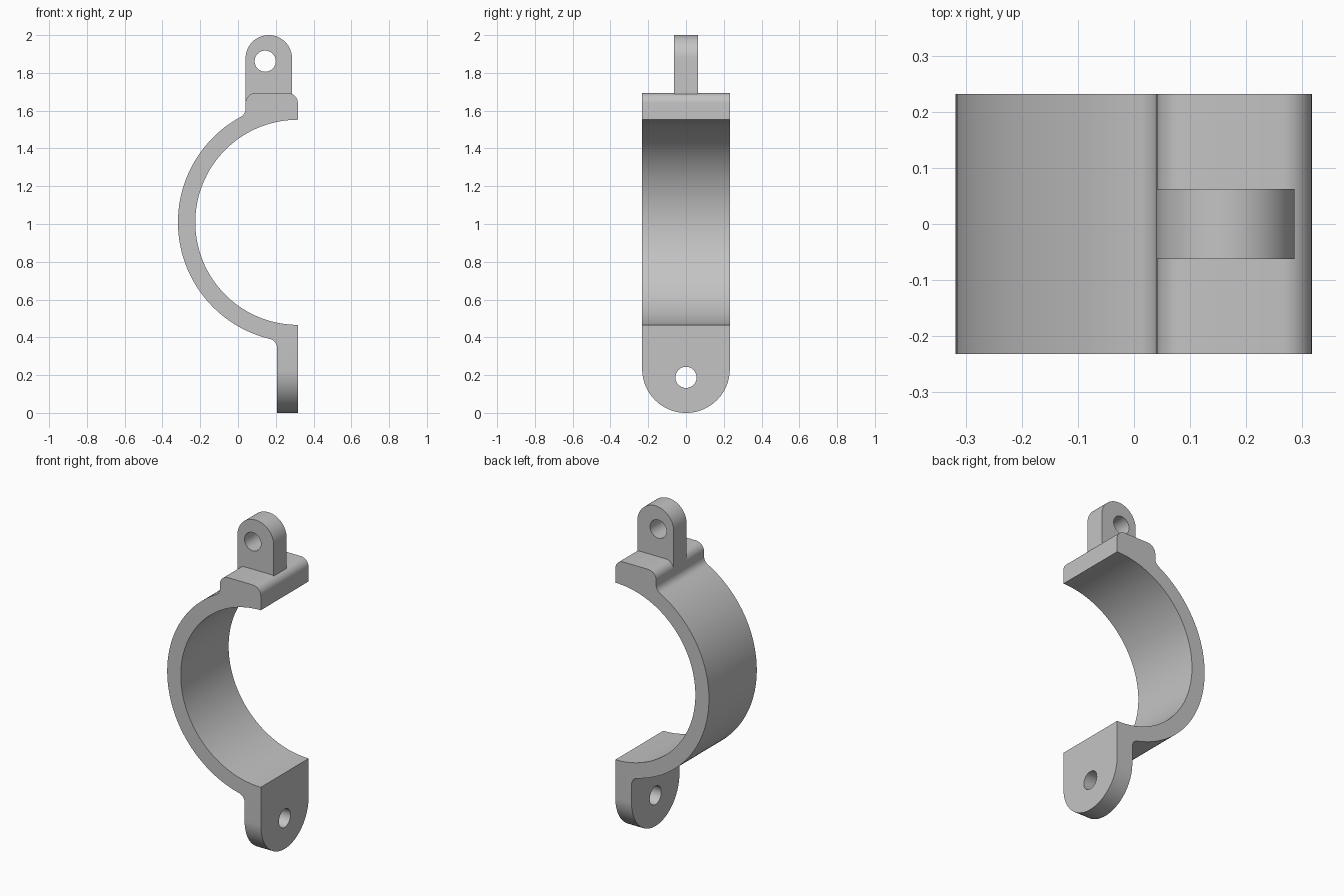
import bpy
import bmesh
from math import sin, cos, radians, degrees, atan2, sqrt

if "Cube" in bpy.data.objects:
    bpy.data.objects.remove(bpy.data.objects["Cube"])

grey = bpy.data.materials.new("plain grey")
grey.use_nodes = True
grey.diffuse_color = (0.55, 0.55, 0.55, 1)
grey.node_tree.nodes["Principled BSDF"].inputs["Base Color"].default_value = grey.diffuse_color

EDGE = 0.317          # flat mating side, also the ring centre
MID = 1.009           # ring centre height
INNER, OUTER = 0.543, 0.635
HALF = 0.232          # half the strap width
HOLE = 0.056


def arc(cx, cy, r, start, end, steps):
    angles = [radians(start + (end - start) * i / steps) for i in range(steps + 1)]
    return [(cx + r * cos(a), cy + r * sin(a)) for a in angles]


def prism(name, outline, axis, low, high):
    """Extrude an outline (horizontal, z) along x or y."""
    def place(u, z, depth):
        return (u, depth, z) if axis == "y" else (depth, u, z)
    bm = bmesh.new()
    face = bm.faces.new([bm.verts.new(place(u, z, low)) for u, z in outline])
    new = bmesh.ops.extrude_face_region(bm, geom=[face])["geom"]
    shift = place(0, 0, high - low)
    bmesh.ops.translate(bm, vec=shift, verts=[v for v in new if isinstance(v, bmesh.types.BMVert)])
    bmesh.ops.recalc_face_normals(bm, faces=bm.faces)
    mesh = bpy.data.meshes.new(name)
    bm.to_mesh(mesh)
    bm.free()
    mesh.materials.append(grey)
    obj = bpy.data.objects.new(name, mesh)
    bpy.context.collection.objects.link(obj)
    return obj


def activate(obj):
    bpy.ops.object.select_all(action="DESELECT")
    obj.select_set(True)
    bpy.context.view_layer.objects.active = obj


def carve(obj, cutter, operation):
    cutter.hide_render = True
    mod = obj.modifiers.new("carve", "BOOLEAN")
    mod.operation = operation
    mod.solver = "EXACT"
    mod.object = cutter
    activate(obj)
    bpy.ops.object.modifier_apply(modifier=mod.name)
    bpy.data.objects.remove(cutter)


def ring_fillet(wall, r, side):
    """Hollow corner between the outer ring and an upright wall; side is 1 above, -1 below."""
    cx = wall - r
    cz = MID + side * sqrt((OUTER + r) ** 2 - (cx - EDGE) ** 2)
    touch = degrees(atan2(MID - cz, EDGE - cx))
    return arc(cx, cz, r, 0, touch, 8), degrees(atan2(cz - MID, cx - EDGE)) % 360


# Strap: half ring with a rounded pad on top and a flat foot below
PAD_LEFT, PAD_TOP, ROUND = 0.04, 1.693, 0.053
FOOT_LEFT = 0.207
upper, upper_angle = ring_fillet(PAD_LEFT, 0.05, 1)
lower, lower_angle = ring_fillet(FOOT_LEFT, 0.05, -1)
outline = arc(EDGE, MID, INNER, 270, 90, 72)
outline += arc(EDGE - ROUND, PAD_TOP - ROUND, ROUND, 0, 90, 8)
outline += arc(PAD_LEFT + ROUND, PAD_TOP - ROUND, ROUND, 90, 180, 8)
outline += upper
outline += arc(EDGE, MID, OUTER, upper_angle, lower_angle, 64)[1:-1]
outline += lower[::-1]
outline += [(FOOT_LEFT, -0.05), (EDGE, -0.05)]
strap = prism("clamp_strap", outline, "y", -0.3, 0.3)

# Trim to width and round off the foot
shield = arc(0, HALF, HALF, 180, 360, 48) + [(HALF, 2.1), (-HALF, 2.1)]
carve(strap, prism("trim_shape", shield, "x", -0.6, 0.6), "INTERSECT")
foot_hole = arc(0, 0.188, HOLE, 0, 360, 32)[:-1]
carve(strap, prism("foot_hole", foot_hole, "x", 0.1, 0.5), "DIFFERENCE")

# Upright lug with a cross hole
LUG_R = 0.123
lug_x = PAD_LEFT + LUG_R
lug_outline = arc(lug_x, 2 - LUG_R, LUG_R, 0, 180, 32)
lug_outline += [(PAD_LEFT, 1.64), (lug_x + LUG_R, 1.64)]
lug = prism("top_lug", lug_outline, "y", -0.0625, 0.0625)
lug_hole = arc(0.144, 1.862, HOLE, 0, 360, 32)[:-1]
carve(lug, prism("lug_hole", lug_hole, "y", -0.2, 0.2), "DIFFERENCE")

for part in (strap, lug):
    activate(part)
    bpy.ops.object.shade_smooth_by_angle(angle=radians(30))
